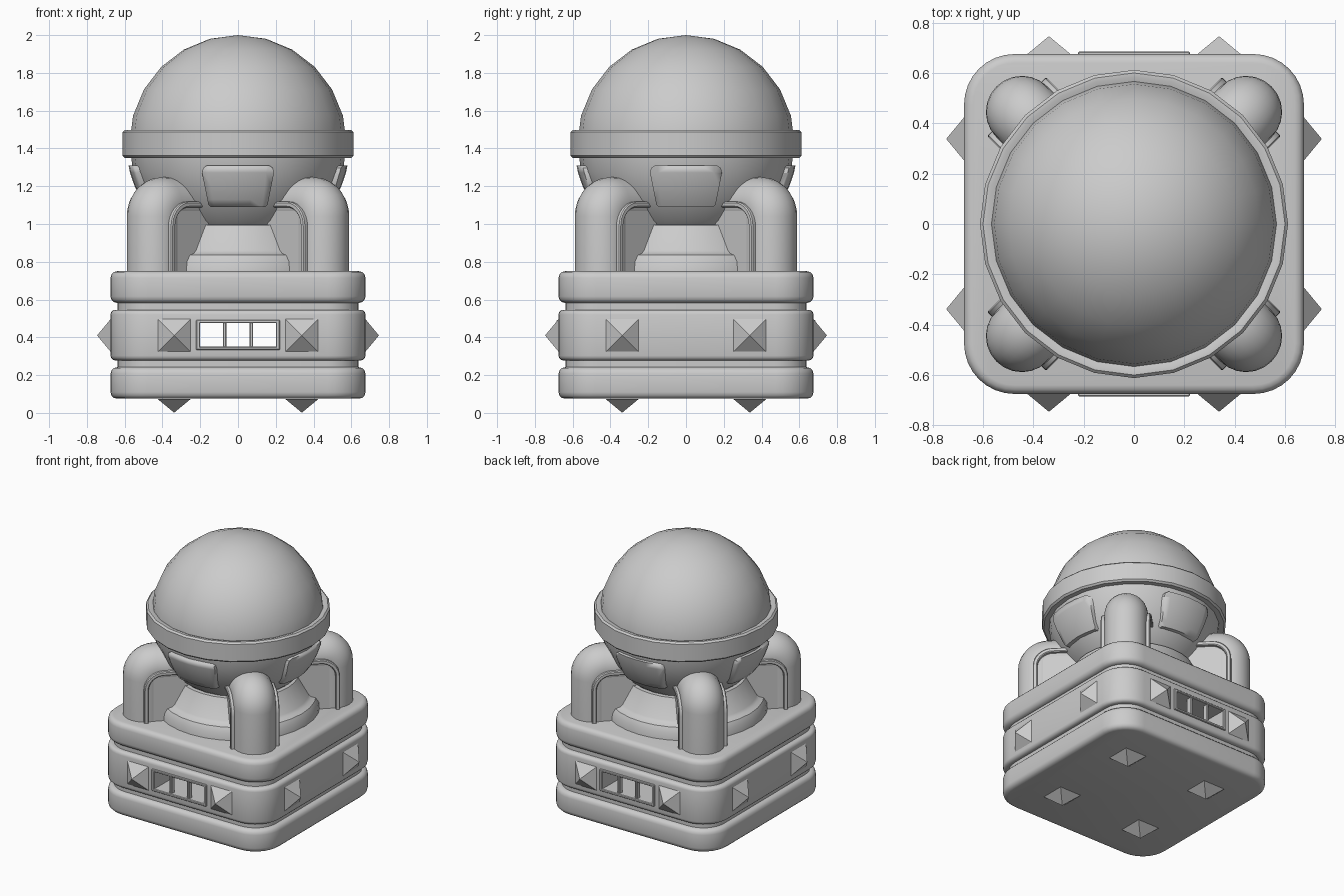
import bpy, bmesh
from math import pi, sin, cos, radians
from mathutils import Matrix, Vector

if "Cube" in bpy.data.objects:
    bpy.data.objects.remove(bpy.data.objects["Cube"])

grey = bpy.data.materials.new("plain_grey")
grey.use_nodes = True
grey.diffuse_color = (0.6, 0.6, 0.6, 1)
grey.node_tree.nodes["Principled BSDF"].inputs["Base Color"].default_value = (0.6, 0.6, 0.6, 1)


def finish(name, bm, smooth=True, bevel=0, segments=3):
    """Turn a bmesh into a named object with optional bevel."""
    bmesh.ops.recalc_face_normals(bm, faces=bm.faces)
    mesh = bpy.data.meshes.new(name)
    bm.to_mesh(mesh)
    bm.free()
    mesh.materials.append(grey)
    ob = bpy.data.objects.new(name, mesh)
    bpy.context.collection.objects.link(ob)
    bpy.ops.object.select_all(action="DESELECT")
    ob.select_set(True)
    bpy.context.view_layer.objects.active = ob
    if bevel:
        mod = ob.modifiers.new("bevel", "BEVEL")
        mod.width, mod.segments = bevel, segments
        mod.limit_method, mod.angle_limit = "ANGLE", radians(40)
        bpy.ops.object.modifier_apply(modifier="bevel")
    if smooth:
        bpy.ops.object.shade_smooth_by_angle(angle=radians(35))
    return ob


def boolean(ob, cutter, operation):
    bpy.ops.object.select_all(action="DESELECT")
    bpy.context.view_layer.objects.active = ob
    mod = ob.modifiers.new("cut", "BOOLEAN")
    mod.object, mod.operation, mod.solver = cutter, operation, "EXACT"
    bpy.ops.object.modifier_apply(modifier="cut")
    bpy.data.objects.remove(cutter)


def prism(points, move):
    """Extrude a closed outline of 3D points along a vector."""
    bm = bmesh.new()
    face = bm.faces.new([bm.verts.new(p) for p in points])
    new = bmesh.ops.extrude_face_region(bm, geom=[face])["geom"]
    bmesh.ops.translate(bm, vec=move, verts=[v for v in new if isinstance(v, bmesh.types.BMVert)])
    return bm


def add_box(bm, x, y, z):
    """Box from three (low, high) ranges."""
    size = [b - a for a, b in (x, y, z)]
    mid = [(a + b) / 2 for a, b in (x, y, z)]
    bmesh.ops.create_cube(bm, size=1, matrix=Matrix.Translation(mid) @ Matrix.Diagonal((*size, 1)))


def slab(name, half, low, high, radius, bevel):
    pts = []
    for i, (sx, sy) in enumerate(((1, 1), (-1, 1), (-1, -1), (1, -1))):
        for k in range(9):
            a = pi / 2 * (i + k / 8)
            pts.append((sx * (half - radius) + radius * cos(a), sy * (half - radius) + radius * sin(a), low))
    return finish(name, prism(pts, (0, 0, high - low)), bevel=bevel)


def lathe(name, profile, segments):
    bm = bmesh.new()
    verts = [bm.verts.new((r, 0, z)) for r, z in profile]
    edges = [bm.edges.new(p) for p in zip(verts, verts[1:])]
    bmesh.ops.spin(bm, geom=verts + edges, axis=(0, 0, 1), cent=(0, 0, 0),
                   angle=2 * pi, steps=segments, use_merge=True)
    bmesh.ops.remove_doubles(bm, verts=bm.verts, dist=0.0005)
    return finish(name, bm)


def ball(name, radius, u, v):
    bm = bmesh.new()
    bmesh.ops.create_uvsphere(bm, u_segments=u, v_segments=v, radius=radius,
                              matrix=Matrix.Translation((0, 0, 1.425)))
    return finish(name, bm)


# Stacked base with recessed gaskets
slab("base_bottom", 0.675, 0.075, 0.242, 0.2, 0.035)
slab("gasket_lower", 0.638, 0.22, 0.3, 0.17, 0)
band = slab("base_band", 0.675, 0.278, 0.546, 0.2, 0.025)
slab("gasket_upper", 0.638, 0.53, 0.6, 0.17, 0)
slab("base_top", 0.675, 0.582, 0.75, 0.2, 0.035)

# Slot running through the band, with a barred frame at both ends
bm = bmesh.new()
add_box(bm, (-0.2, 0.2), (-1, 1), (0.35, 0.476))
boolean(band, finish("slot_cutter", bm, smooth=False), "DIFFERENCE")
for side, name in ((-1, "front"), (1, "back")):
    bm = bmesh.new()
    depth = sorted((side * 0.64, side * 0.685))
    for z in ((0.333, 0.351), (0.475, 0.492)):
        add_box(bm, (-0.222, 0.222), depth, z)
    for x in (-0.211, 0.211):
        add_box(bm, (x - 0.011, x + 0.011), depth, (0.34, 0.485))
    inner = sorted((side * 0.64, side * 0.68))
    for x in (-0.071, 0.071):
        add_box(bm, (x - 0.009, x + 0.009), inner, (0.34, 0.485))
    finish(name + "_window_frame", bm, bevel=0.004, segments=1)


# Pyramid studs on the four sides and the underside
def stud(name, location, normal):
    bm = bmesh.new()
    turn = Vector(normal).to_track_quat("Z", "Y").to_matrix().to_4x4()
    place = Matrix.Translation(location) @ turn @ Matrix.Rotation(pi / 4, 4, "Z")
    bmesh.ops.create_cone(bm, cap_ends=True, segments=4, radius1=0.087 * 2 ** 0.5, radius2=0,
                          depth=0.072, matrix=place @ Matrix.Translation((0, 0, 0.036)))
    finish(name, bm, smooth=False)


for s in (-1, 1):
    for t in (-0.338, 0.338):
        stud("side_stud", (s * 0.674, t, 0.41), (s, 0, 0))
        stud("face_stud", (t, s * 0.674, 0.41), (0, s, 0))
        stud("foot_stud", (s * 0.338, t, 0.073), (0, 0, -1))

# Pedestal, globe and belt
lathe("pedestal", [(0, 0.74), (0.545, 0.74), (0.54, 0.8), (0.52, 0.835), (0.49, 0.845),
                   (0.475, 0.86), (0.405, 0.995), (0.3, 1.0), (0, 1.0)], 32)
ball("globe", 0.575, 24, 12)
lathe("belt", [(0.55, 1.35), (0.6, 1.35), (0.612, 1.362), (0.612, 1.486), (0.6, 1.498),
               (0.585, 1.498), (0.55, 1.485), (0.55, 1.35)], 24)

# Four curved panels on the lower half of the globe
for i, name in enumerate(("front", "left", "back", "right")):
    half = [(0.145, 1.09), (0.157, 1.102), (0.19, 1.27), (0.185, 1.297), (0.165, 1.31)]
    outline = half + [(-x, z) for x, z in reversed(half)]
    bm = prism([(x, -0.4, z) for x, z in outline], (0, -0.4, 0))
    bmesh.ops.rotate(bm, verts=bm.verts, cent=(0, 0, 0), matrix=Matrix.Rotation(i * pi / 2, 3, "Z"))
    panel = finish(name + "_panel", bm)
    boolean(panel, ball("panel_skin", 0.592, 48, 24), "INTERSECT")


# Bent legs with a rimmed gusset under each
def arch(outer, top, radius):
    """Gusset edge from foot to globe as (distance, height)."""
    arc = [(outer - radius + radius * cos(a), top - radius + radius * sin(a))
           for a in (k * pi / 16 for k in range(9))]
    return [(outer, 0.74)] + arc + [(0.36, top)]


for i, name in enumerate(("back_left", "back_right", "front_right", "front_left")):
    angle = pi / 4 + i * pi / 2
    out = Vector((cos(angle), sin(angle), 0))
    side = Vector((-sin(angle), cos(angle), 0))

    def at(d, z, w):
        return out * d + side * w + Vector((0, 0, z))

    # Tube swept along a bent path
    bend = [(0.565 + 0.065 * cos(a), 1.04 + 0.065 * sin(a), a) for a in (k * pi / 16 for k in range(9))]
    path = [(0.63, 0.72, 0)] + bend + [(0.36, 1.105, pi / 2)]
    bm = bmesh.new()
    rings = []
    for d, z, a in path:
        ring = []
        for k in range(24):
            b = 2 * pi * k / 24
            r = 0.143 * cos(b)
            ring.append(bm.verts.new(at(d + r * cos(a), z + r * sin(a), 0.143 * sin(b))))
        rings.append(ring)
    for lower, upper in zip(rings, rings[1:]):
        for k in range(24):
            n = (k + 1) % 24
            bm.faces.new((lower[k], lower[n], upper[n], upper[k]))
    finish(name + "_leg", bm)

    outer, inner = arch(0.66, 1.118, 0.13), arch(0.63, 1.088, 0.1)
    rim = outer + inner[::-1]
    finish(name + "_rim", prism([at(d, z, -0.165) for d, z in rim], side * 0.33), bevel=0.006, segments=1)
    web = inner + [(0.36, 0.74)]
    finish(name + "_gusset", prism([at(d, z, -0.138) for d, z in web], side * 0.276))
